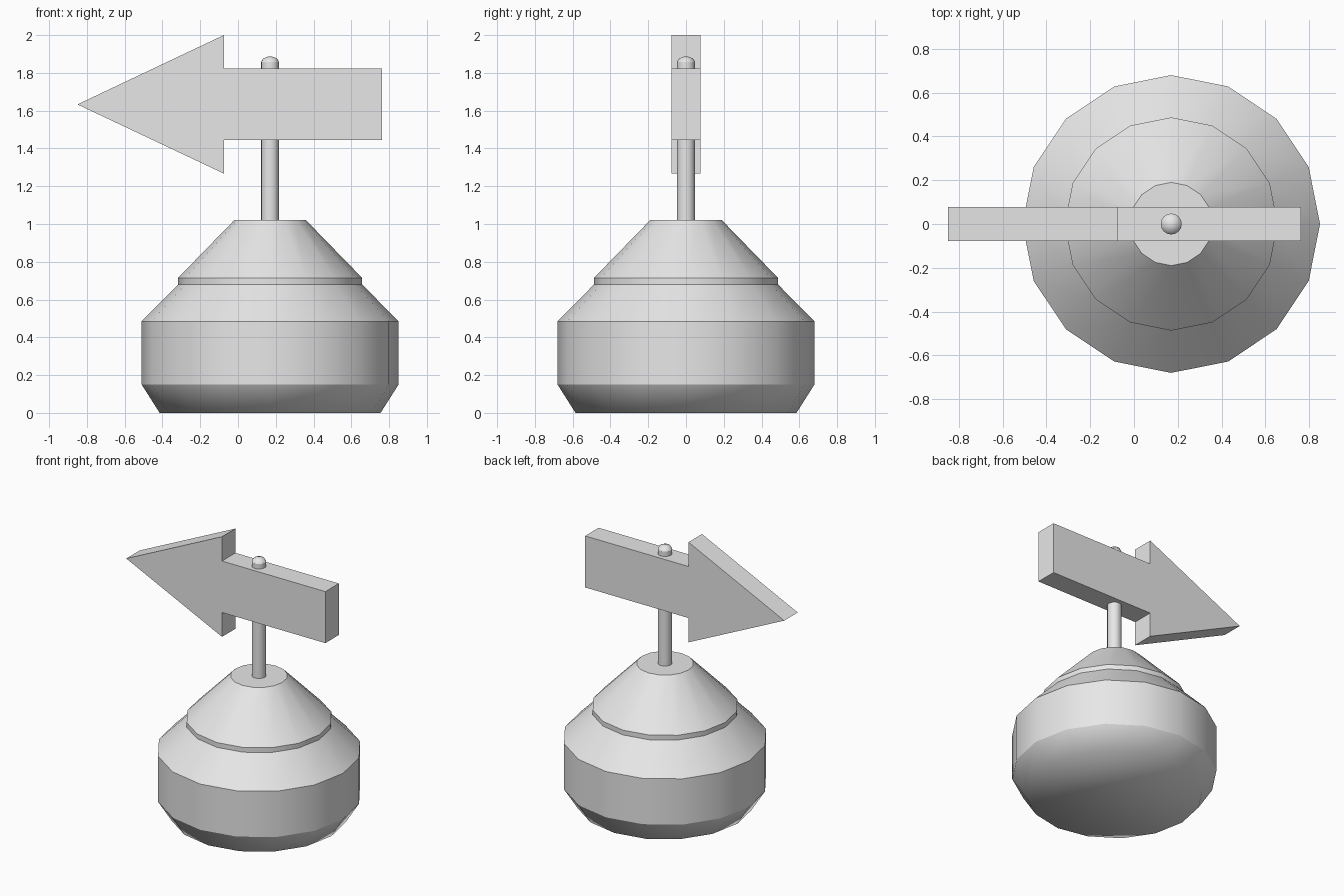
import bpy, bmesh, math

cube = bpy.data.objects.get("Cube")
if cube:
    bpy.data.objects.remove(cube, do_unlink=True)

AXIS_X = 0.17

# One plain grey for the whole model
grey = bpy.data.materials.new("plain_grey")
grey.use_nodes = True
colour = (0.8, 0.8, 0.8, 1)
grey.diffuse_color = colour
grey.node_tree.nodes["Principled BSDF"].inputs["Base Color"].default_value = colour


def finish(bm, name, x=0.0):
    bmesh.ops.recalc_face_normals(bm, faces=bm.faces)
    mesh = bpy.data.meshes.new(name)
    bm.to_mesh(mesh)
    bm.free()
    mesh.materials.append(grey)
    obj = bpy.data.objects.new(name, mesh)
    obj.location.x = x
    bpy.context.collection.objects.link(obj)
    return obj


def lathe(name, profile, sides, soft=()):
    """Turn (radius, z) points; rings stay sharp unless listed as soft."""
    bm = bmesh.new()
    turns = [2 * math.pi * i / sides for i in range(sides)]
    rings = [[bm.verts.new((r * math.cos(a), r * math.sin(a), z)) for a in turns]
             for r, z in profile]
    for low, high in zip(rings, rings[1:]):
        for i in range(sides):
            j = (i + 1) % sides
            bm.faces.new((low[i], low[j], high[j], high[i]))
    bm.faces.new(rings[0])
    bm.faces.new(rings[-1])
    for face in bm.faces:
        face.smooth = True
    for k, ring in enumerate(rings):
        for i in range(sides):
            bm.edges.get((ring[i], ring[i - 1])).smooth = k in soft
    return finish(bm, name, AXIS_X)


# Weighted base: rounded-under drum, sloped shoulder, collar and upper cone
lathe("base", [(0.585, 0), (0.68, 0.15), (0.68, 0.485), (0.487, 0.68),
               (0.487, 0.715), (0.19, 1.02)], 16, soft=(0,))

# Post with a domed tip
lathe("post", [(0.048, 1.0), (0.048, 1.858), (0.036, 1.877), (0.012, 1.886)],
      16, soft=(2, 3))

# Arrow sign, extruded from its outline
outline = [(-0.85, 1.633), (-0.075, 1.267), (-0.075, 1.445), (0.762, 1.445),
           (0.762, 1.822), (-0.075, 1.822), (-0.075, 2.0)]
bm = bmesh.new()
front = bm.faces.new([bm.verts.new((x, -0.078, z)) for x, z in outline])
extruded = bmesh.ops.extrude_face_region(bm, geom=[front], use_keep_orig=True)
bmesh.ops.translate(bm, vec=(0, 0.156, 0),
                    verts=[v for v in extruded["geom"] if isinstance(v, bmesh.types.BMVert)])
finish(bm, "arrow_sign")
